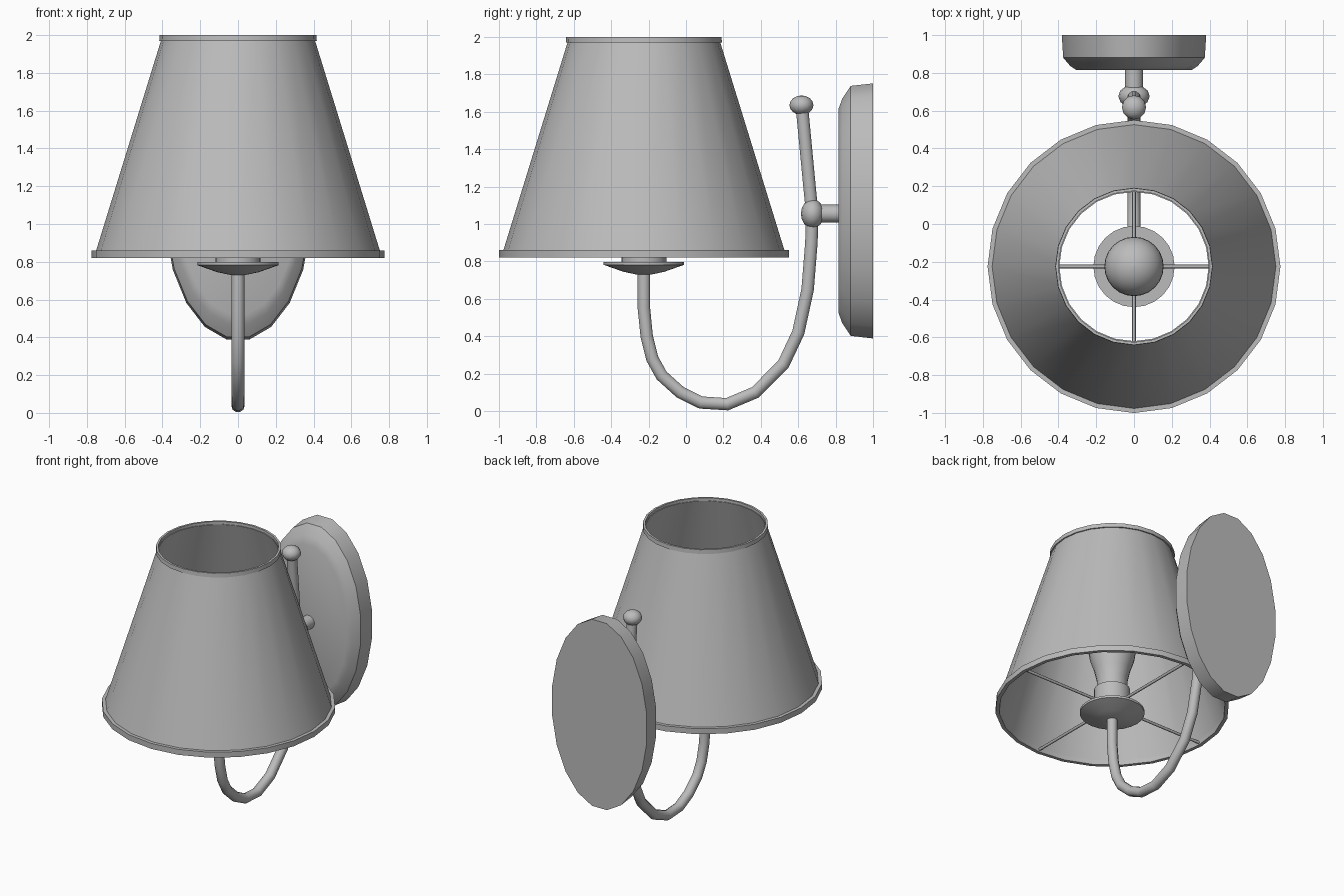
import bpy
import math
from mathutils import Matrix, Vector

cube = bpy.data.objects.get("Cube")
if cube:
    bpy.data.objects.remove(cube, do_unlink=True)

grey = bpy.data.materials.new("plain grey")
grey.use_nodes = True
grey.diffuse_color = (0.5, 0.5, 0.5, 1)
grey.node_tree.nodes["Principled BSDF"].inputs["Base Color"].default_value = (0.5, 0.5, 0.5, 1)

AXIS_Y = -0.225   # centre line of the lampshade


def finish(obj, name, angle=35):
    obj.name = name
    obj.data.materials.clear()
    obj.data.materials.append(grey)
    bpy.ops.object.select_all(action='DESELECT')
    obj.select_set(True)
    bpy.context.view_layer.objects.active = obj
    bpy.ops.object.shade_smooth_by_angle(angle=math.radians(angle))
    return obj


def lathe(name, profile, sides=24, closed=False, scale=(1, 1), offset=0.0, matrix=None):
    """Turn (radius, height) points about z; open profiles get flat caps."""
    verts, faces = [], []
    for r, z in profile:
        for i in range(sides):
            a = math.tau * (i + offset) / sides
            verts.append((r * scale[0] * math.cos(a), r * scale[1] * math.sin(a), z))
    n = len(profile)
    for k in range(n if closed else n - 1):
        low, high = k * sides, (k + 1) % n * sides
        for i in range(sides):
            j = (i + 1) % sides
            faces.append((low + i, low + j, high + j, high + i))
    if not closed:
        faces.append(tuple(reversed(range(sides))))
        faces.append(tuple(range((n - 1) * sides, n * sides)))
    mesh = bpy.data.meshes.new(name)
    mesh.from_pydata(verts, [], faces)
    mesh.transform(matrix or Matrix.Translation((0, AXIS_Y, 0)))
    obj = bpy.data.objects.new(name, mesh)
    bpy.context.collection.objects.link(obj)
    return finish(obj, name)


def ball(name, location, size, sides=12, rings=8):
    bpy.ops.mesh.primitive_uv_sphere_add(segments=sides, ring_count=rings, radius=1, location=location)
    obj = bpy.context.object
    obj.scale = size
    bpy.ops.object.transform_apply(location=False, rotation=False, scale=True)
    return finish(obj, name, 60)


def rod(name, start, end, radius, sides=12):
    start, end = Vector(start), Vector(end)
    line = end - start
    bpy.ops.mesh.primitive_cylinder_add(vertices=sides, radius=radius, depth=line.length,
                                        location=(start + end) / 2)
    obj = bpy.context.object
    obj.rotation_euler = line.to_track_quat('Z', 'Y').to_euler()
    return finish(obj, name, 50)


# Lampshade with its two trim bands
lathe("shade", [(0.757, 0.84), (0.405, 1.98), (0.395, 1.98), (0.747, 0.84)], closed=True)
lathe("shade_bottom_band", [(0.775, 0.82), (0.775, 0.86), (0.742, 0.86), (0.75, 0.82)], closed=True)
lathe("shade_top_band", [(0.417, 1.97), (0.415, 2.0), (0.4, 2.0), (0.4, 1.97)], closed=True)

# Spokes that carry the shade
for i, side in enumerate(("left", "back", "right", "front")):
    a = i * math.pi / 2
    rod("spoke_" + side, (0, AXIS_Y, 0.838),
        (0.75 * math.cos(a), AXIS_Y + 0.75 * math.sin(a), 0.838), 0.01, 8)

# Drip dish, lamp socket and bulb
lathe("dish", [(0.04, 0.73), (0.11, 0.745), (0.215, 0.782), (0.215, 0.798), (0.12, 0.798)])
lathe("socket", [(0.12, 0.795), (0.12, 0.96), (0.1, 0.965)])
bulb = [(0.1, 0.96), (0.102, 1.03), (0.12, 1.11), (0.147, 1.19)]
bulb += [(0.157 * math.cos(math.radians(a)), 1.25 + 0.157 * math.sin(math.radians(a)))
         for a in range(0, 89, 11)]
lathe("bulb", bulb)

# Curved arm
path = [(-0.225, 0.75), (-0.225, 0.55), (-0.21, 0.4), (-0.18, 0.28), (-0.13, 0.19),
        (-0.03, 0.1), (0.08, 0.046), (0.22, 0.037), (0.37, 0.1), (0.52, 0.25),
        (0.6, 0.42), (0.65, 0.65), (0.67, 0.9), (0.675, 1.05), (0.66, 1.2), (0.62, 1.62)]
curve = bpy.data.curves.new("arm", 'CURVE')
curve.dimensions = '3D'
curve.bevel_depth = 0.035
curve.bevel_resolution = 3
curve.use_fill_caps = True
spline = curve.splines.new('POLY')
spline.points.add(len(path) - 1)
for point, (y, z) in zip(spline.points, path):
    point.co = (0, y, z, 1)
arm = bpy.data.objects.new("arm", curve)
bpy.context.collection.objects.link(arm)
bpy.ops.object.select_all(action='DESELECT')
arm.select_set(True)
bpy.context.view_layer.objects.active = arm
bpy.ops.object.convert(target='MESH')
finish(bpy.context.object, "arm", 50)

# Joint, finial and stem
ball("arm_joint", (0, 0.676, 1.055), (0.083, 0.062, 0.078))
ball("finial", (0, 0.617, 1.635), (0.064, 0.064, 0.052))
rod("stem", (0, 0.68, 1.055), (0, 0.83, 1.055), 0.048, 16)

# Oval wall plate, turned so its profile runs from the wall toward the front
lathe("wall_plate", [(1.0, 0), (0.98, 0.12), (0.88, 0.165), (0.80, 0.185)], sides=20,
      scale=(0.387, 0.69), offset=0.5,
      matrix=Matrix.Translation((0, 1.0, 1.07)) @ Matrix.Rotation(math.pi / 2, 4, 'X'))
